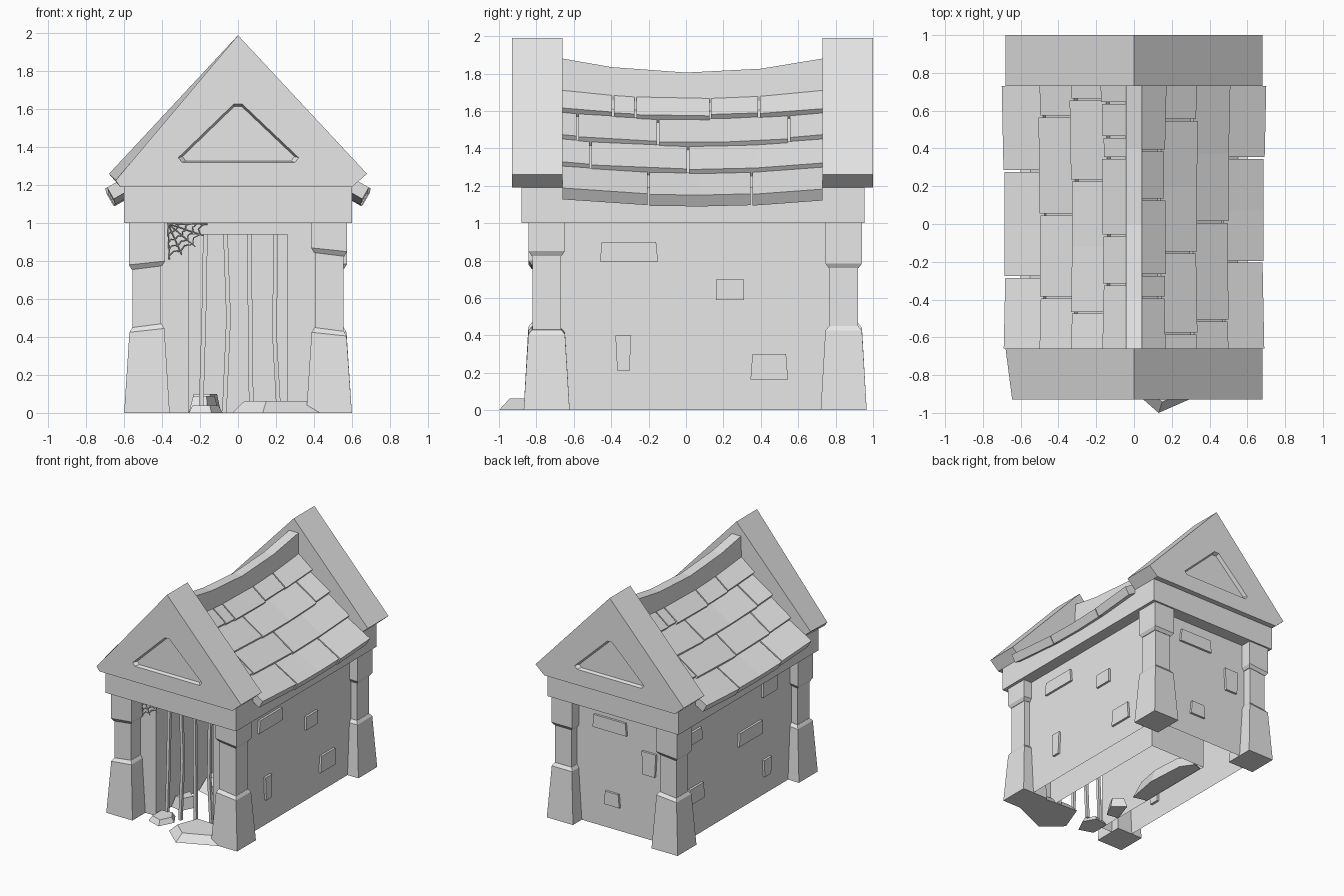
import bpy, bmesh, math
from mathutils import Vector

if "Cube" in bpy.data.objects:
    bpy.data.objects.remove(bpy.data.objects["Cube"])

stone = bpy.data.materials.new("pale_stone")
stone.diffuse_color = (0.8, 0.8, 0.8, 1)
stone.use_nodes = True
stone.node_tree.nodes["Principled BSDF"].inputs["Base Color"].default_value = stone.diffuse_color


def mesh_object(name, bm, recalc=True):
    if recalc:
        bmesh.ops.recalc_face_normals(bm, faces=bm.faces)
    me = bpy.data.meshes.new(name)
    bm.to_mesh(me)
    bm.free()
    me.materials.append(stone)
    ob = bpy.data.objects.new(name, me)
    bpy.context.scene.collection.objects.link(ob)
    return ob


def loft(bm, rings, caps=True):
    """Skin a stack of equal-length point rings."""
    vs = [[bm.verts.new(p) for p in r] for r in rings]
    n = len(vs[0])
    for a, b in zip(vs, vs[1:]):
        for i in range(n):
            j = (i + 1) % n
            bm.faces.new((a[i], a[j], b[j], b[i]))
    if caps:
        bm.faces.new(vs[0][::-1])
        bm.faces.new(vs[-1])


def rect(x0, x1, y0, y1, z, tilt=0.0):
    return [(x0, y0, z), (x1, y0, z + tilt), (x1, y1, z + tilt), (x0, y1, z)]


def box(bm, x0, x1, y0, y1, z0, z1):
    loft(bm, [rect(x0, x1, y0, y1, z0), rect(x0, x1, y0, y1, z1)])


# Corner pillars: tapered base, shaft and capital with slightly crooked joints
def pillar(name, sx, cy, cap_z, tilt):
    bm = bmesh.new()
    cx = 0.48 * sx

    def ring(half_x, half_y, z, t=0.0):
        return rect(cx - half_x, cx + half_x, cy - half_y, cy + half_y, z, t)
    loft(bm, [ring(.12, .123, 0), ring(.092, .098, .425, tilt), ring(.077, .078, .45, tilt)])
    loft(bm, [ring(.075, .077, .42), ring(.075, .077, .85)])
    loft(bm, [ring(.08, .08, cap_z, tilt), ring(.095, .098, cap_z + .025, tilt), ring(.095, .098, 1.0)])
    mesh_object(name, bm)


pillar("front_left_pillar", -1, -.745, .755, .02)
pillar("front_right_pillar", 1, -.745, .845, -.02)
pillar("back_left_pillar", -1, .843, .76, .015)
pillar("back_right_pillar", 1, .843, .76, .0)

# Walls: outer shell with a doorway leading into an inner chamber
W, F, B, D, H, R = .50, -.70, .85, .26, .94, .53
bm = bmesh.new()


def quad(*pts):
    bm.faces.new([bm.verts.new(p) for p in pts])


quad((W, F, 0), (W, B, 0), (W, B, 1), (W, F, 1))
quad((-W, B, 0), (-W, F, 0), (-W, F, 1), (-W, B, 1))
quad((W, B, 0), (-W, B, 0), (-W, B, 1), (W, B, 1))
quad((-W, F, 0), (-D, F, 0), (-D, F, 1), (-W, F, 1))
quad((D, F, 0), (W, F, 0), (W, F, 1), (D, F, 1))
quad((-D, F, H), (D, F, H), (D, F, 1), (-D, F, 1))
quad((-D, F, 0), (-D, R, 0), (-D, R, H), (-D, F, H))
quad((D, R, 0), (D, F, 0), (D, F, H), (D, R, H))
quad((-D, R, 0), (D, R, 0), (D, R, H), (-D, R, H))
quad((-D, F, H), (-D, R, H), (D, R, H), (D, F, H))
mesh_object("walls", bm, recalc=False)

# Lintel band
bm = bmesh.new()
box(bm, -.60, .60, -.88, .955, 1.0, 1.19)
mesh_object("lintel", bm)


# Raised wall stones: (centre along wall, centre height, width, height, skew)
def wall_stones(name, items, place):
    bm = bmesh.new()
    for u, z, w, h, k in items:
        w, h = w / 2, h / 2
        base = [(u - w, z - h), (u + w + k, z - h), (u + w, z + h), (u - w + k, z + h)]
        loft(bm, [[place(a, b, d) for a, b in base] for d in (-.02, .018)])
    mesh_object(name, bm)


wall_stones("right_wall_stones", [(-.31, .848, .30, .105, .01), (.235, .645, .15, .11, 0),
            (-.33, .305, .075, .19, -.01), (.44, .232, .19, .135, .01)], lambda u, z, d: (W + d, u, z))
wall_stones("left_wall_stones", [(.60, .83, .16, .10, .01), (.59, .35, .19, .13, .01), (-.12, .58, .30, .11, .01),
            (-.33, .22, .09, .14, -.01), (-.37, .88, .19, .13, 0)], lambda u, z, d: (-W - d, u, z))
wall_stones("back_wall_stones", [(.09, .86, .30, .105, .01), (-.26, .63, .12, .19, -.01),
            (.07, .25, .13, .11, .01)], lambda u, z, d: (u, B + d, z))


# Gable blocks with a recessed triangular panel
def gable(name, y_in, y_out, left_eave, left_base):
    outline = [(-.60, 1.19), (.60, 1.19), (.68, 1.26), (0, 1.99), (-.68, 1.26)]
    outer = list(outline)
    outer[0], outer[4] = left_base, left_eave
    bm = bmesh.new()
    loft(bm, [[(x, y_in, z) for x, z in outline], [(x, y_out, z) for x, z in outer]])
    ob = mesh_object(name, bm)
    tri = [(-.295, 1.32), (.30, 1.32), (.32, 1.345), (.022, 1.628), (-.022, 1.628), (-.315, 1.345)]
    s = 1 if y_out > y_in else -1
    bm = bmesh.new()
    loft(bm, [[(x * k, y, 1.43 + (z - 1.43) * k) for x, z in tri]
              for k, y in ((.93, y_out - s * .03), (1.0, y_out), (1.0, y_out + s * .05))])
    cutter = mesh_object(name + "_panel_cutter", bm)
    cutter.hide_render = True
    cutter.hide_viewport = True
    mod = ob.modifiers.new("panel", 'BOOLEAN')
    mod.operation, mod.solver, mod.object = 'DIFFERENCE', 'EXACT', cutter
    bpy.context.view_layer.update()
    done = bpy.data.meshes.new_from_object(ob.evaluated_get(bpy.context.evaluated_depsgraph_get()))
    ob.modifiers.clear()
    ob.data = done
    bpy.data.objects.remove(cutter)


gable("front_gable", -.66, -.93, (-.645, 1.225), (-.62, 1.19))
gable("back_gable", .73, 1.0, (-.68, 1.26), (-.60, 1.19))

# Sagging roof: deck, ridge slab and four tile courses per side
Y0, Y1 = -.66, .73


def sag(y, depth):
    return depth * (1 - ((y - .035) / .695) ** 2)


steps = [Y0, -.4, 0, .4, Y1]
bm = bmesh.new()
loft(bm, [[(-.57, y, 1.18), (.57, y, 1.18), (.57, y, 1.20 - sag(y, .035)),
           (0, y, 1.67 - sag(y, .035)), (-.57, y, 1.20 - sag(y, .035))] for y in steps])
mesh_object("roof_deck", bm)
bm = bmesh.new()
loft(bm, [[(-.048, y, 1.60), (.048, y, 1.60), (.042, y, 1.88 - sag(y, .075)),
           (-.042, y, 1.88 - sag(y, .075))] for y in steps])
mesh_object("ridge", bm)

courses = [(.03, 1.722, .172, 1.612), (.15, 1.592, .338, 1.47), (.32, 1.45, .505, 1.325), (.485, 1.305, .695, 1.185)]
joints = {1: [(-.39, -.27, .13, .39), (-.58, -.15, .55), (-.51, .01), (-.20, .35)],
          -1: [(-.32, -.06, .35, .46, .64), (-.47, .23, .66), (-.39, .05, .57), (-.28, .28)]}


def tiles(name, side):
    bm = bmesh.new()
    for (xa, za, xb, zb), cuts in zip(courses, joints[side]):
        along = Vector((xb - xa, 0, zb - za)).normalized()
        under = Vector((along.z, 0, -along.x)) * (.07 if xb > .6 else .05)
        edges = [Y0, *cuts, Y1]
        for i, (a, b) in enumerate(zip(edges, edges[1:])):
            a += .005 * (i > 0)
            b -= .005 * (i < len(cuts))
            reach = .006 * ((i % 3) - 1)
            parts = max(1, round((b - a) / .35))
            rings = []
            for k in range(parts + 1):
                y = a + (b - a) * k / parts
                drop = Vector((-.3 * sag(y, .035), y, -sag(y, .035)))
                top, low = Vector((xa, 0, za)), Vector((xb, 0, zb)) + along * reach
                pts = [p + drop for p in (top, low, low + under, top + under)]
                rings.append([(p.x * side, p.y, p.z) for p in pts])
            loft(bm, rings)
    mesh_object(name, bm)


tiles("right_roof_tiles", 1)
tiles("left_roof_tiles", -1)

# Bent doorway bars
bm = bmesh.new()
for path in ([(-.195, 0), (-.18, .5), (-.172, .94)], [(-.072, 0), (-.05, .5), (-.066, .94)],
             [(.07, 0), (.064, .5), (.06, .94)], [(.215, 0), (.192, .42), (.2, .94)]):
    loft(bm, [rect(x - .012, x + .012, -.662, -.638, z) for x, z in path])
mesh_object("door_bars", bm)


# Broken slabs lying in and before the doorway
def slab(bm, pts, height, shrink):
    c = sum((Vector((x, y, 0)) for x, y in pts), Vector()) / len(pts)
    low = [Vector((x, y, 0)) for x, y in pts]
    loft(bm, [low, [c + (p - c) * shrink + Vector((0, 0, height)) for p in low]])


bm = bmesh.new()
slab(bm, [(-.03, -.86), (.13, -1.0), (.45, -.86), (.38, -.64), (.06, -.62)], .062, .72)
slab(bm, [(-.26, -.80), (-.14, -.84), (-.08, -.72), (-.14, -.62), (-.26, -.64)], .04, .75)
slab(bm, [(-.26, -.50), (-.16, -.52), (-.10, -.40), (-.2, -.32)], .09, .7)
slab(bm, [(-.255, -.15), (-.14, -.18), (-.09, .1), (-.11, .42), (-.18, .52), (-.255, .5)], .1, .75)
mesh_object("fallen_slabs", bm)

# Cobweb in the doorway corner: spokes and sagging cross threads
cu = bpy.data.curves.new("cobweb", 'CURVE')
cu.dimensions = '3D'
cu.bevel_depth, cu.bevel_resolution = .003, 0
hub = Vector((-.37, -.73, .998))
spokes = [Vector((math.cos(a), 0, -math.sin(a))) * r for a, r in
          ((.02, .21), (.33, .20), (.70, .19), (1.15, .18), (1.53, .19))]
threads = [[hub, hub + s] for s in spokes]
for f in (.3, .52, .72, .9):
    for s, t in zip(spokes, spokes[1:]):
        threads.append([hub + s * f, hub + (s + t) * f * .45, hub + t * f])
for pts in threads:
    sp = cu.splines.new('POLY')
    sp.points.add(len(pts) - 1)
    for p, co in zip(sp.points, pts):
        p.co = (*co, 1)
cu.materials.append(stone)
bpy.context.scene.collection.objects.link(bpy.data.objects.new("cobweb", cu))
